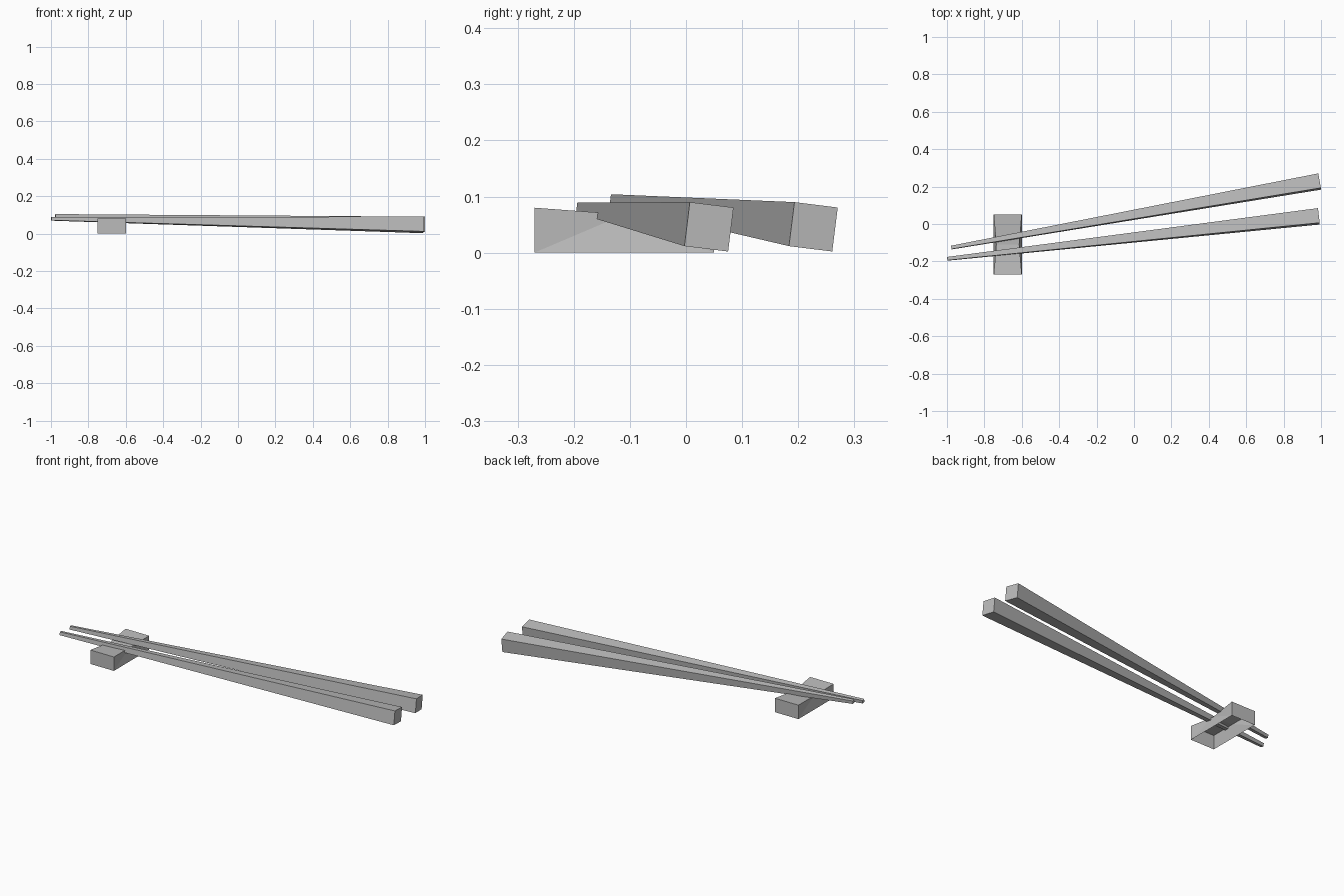
import bpy
from mathutils import Vector, Matrix
from math import radians

if "Cube" in bpy.data.objects:
    bpy.data.objects.remove(bpy.data.objects["Cube"])

grey = bpy.data.materials.new("plain grey")
grey.use_nodes = True
colour = (0.5, 0.5, 0.5, 1)
grey.diffuse_color = colour
grey.node_tree.nodes["Principled BSDF"].inputs["Base Color"].default_value = colour


def add_part(name, verts, faces):
    mesh = bpy.data.meshes.new(name)
    mesh.from_pydata(verts, [], faces)
    mesh.materials.append(grey)
    part = bpy.data.objects.new(name, mesh)
    bpy.context.collection.objects.link(part)
    return part


def chopstick(name, tip, butt, tip_size=0.018, butt_size=0.079, roll=-7):
    """Square stick tapering from butt to tip, rolled slightly about its axis."""
    tip, butt = Vector(tip), Vector(butt)
    axis = (butt - tip).normalized()
    side = Vector((0, 0, 1)).cross(axis).normalized()
    side = Matrix.Rotation(radians(roll), 3, axis) @ side
    up = axis.cross(side)
    verts = [centre + (side * a + up * b) * size / 2
             for centre, size in ((tip, tip_size), (butt, butt_size))
             for a, b in ((-1, -1), (1, -1), (1, 1), (-1, 1))]
    walls = [(i, i + 4, (i + 1) % 4 + 4, (i + 1) % 4) for i in range(4)]
    add_part(name, verts, walls + [(0, 1, 2, 3), (7, 6, 5, 4)])


chopstick("front_chopstick", (-0.998, -0.186, 0.079), (0.988, 0.041, 0.046))
chopstick("back_chopstick", (-0.977, -0.126, 0.094), (0.992, 0.227, 0.046))

# Rest: hollow shell, open underneath, its top dipped and pinched at the middle
x0, x1, y0, y1, height = -0.75, -0.60, -0.27, 0.05, 0.08
mid, dip, pinch = (y0 + y1) / 2, 0.068, 0.014
base = [(x0, y0, 0), (x1, y0, 0), (x1, y1, 0), (x0, y1, 0)]
top = [(x, y, height) for x, y, z in base]
waist = [(x0 + pinch, mid, dip), (x1 - pinch, mid, dip)]
add_part("chopstick_rest", base + top + waist, [
    (0, 1, 5, 4), (2, 3, 7, 6),          # ends
    (4, 5, 9, 8), (8, 9, 6, 7),          # top slopes
    (1, 2, 9), (1, 9, 5), (2, 6, 9),     # left side
    (3, 0, 8), (0, 4, 8), (3, 8, 7),     # right side
])
